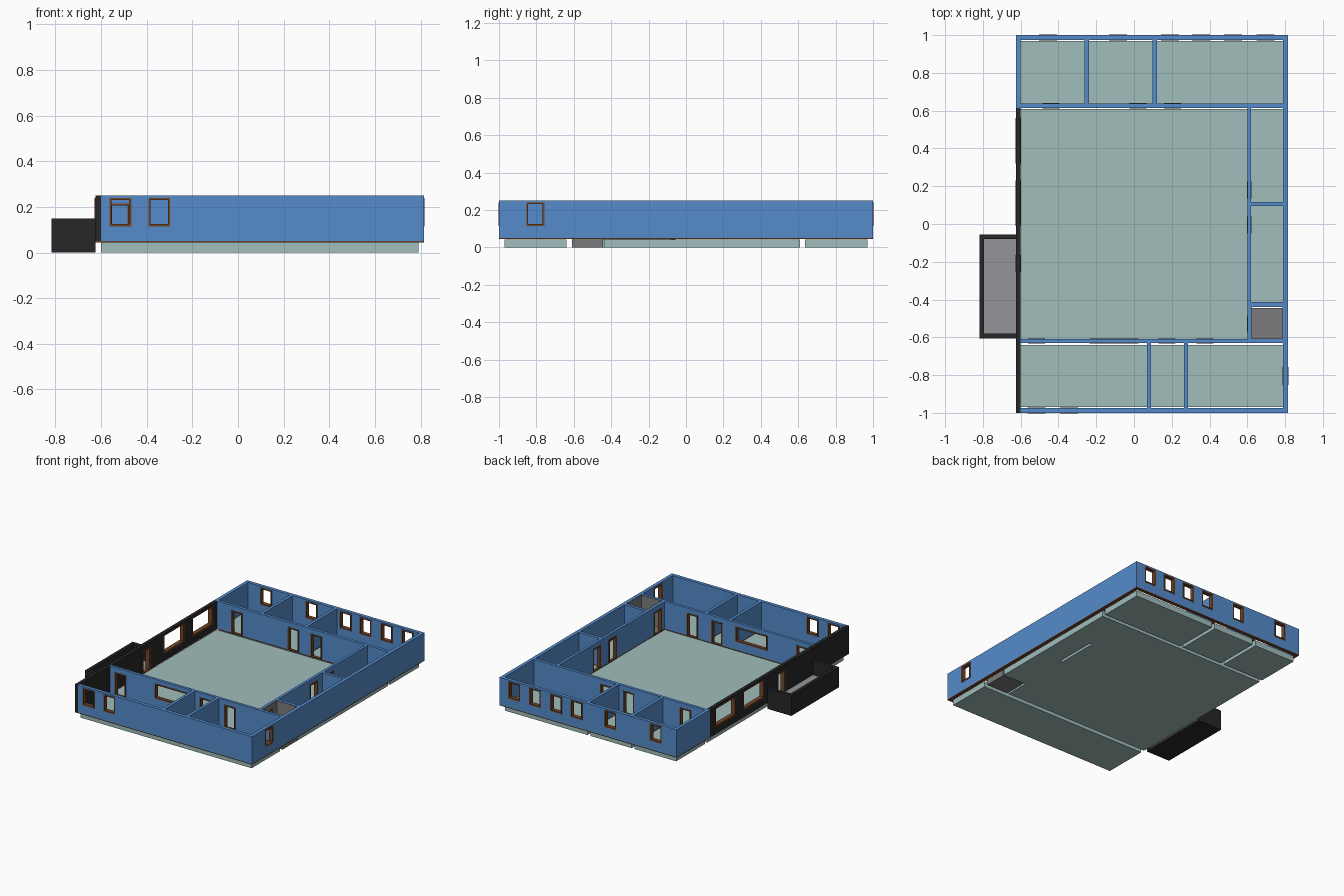
import bpy, bmesh
from mathutils import Vector

if "Cube" in bpy.data.objects:
    bpy.data.objects.remove(bpy.data.objects["Cube"])


def mat(name, c):
    m = bpy.data.materials.new(name)
    m.diffuse_color = (*c, 1)
    m.use_nodes = True
    m.node_tree.nodes["Principled BSDF"].inputs["Base Color"].default_value = m.diffuse_color
    return m


BLUE = mat("wall_blue", (0.09, 0.26, 0.6))
FLOOR = mat("floor_green", (0.35, 0.51, 0.5))
BROWN = mat("frame_brown", (0.17, 0.06, 0.02))
DARK = mat("dark", (0.02, 0.02, 0.02))
GREY = mat("grey", (0.2, 0.2, 0.2))
PALE = mat("pale_grey", (0.3, 0.3, 0.32))


def panel(name, axis, u0, u1, p0, p1, z0, z1, material, holes=()):
    """Upright slab along x or y from u0 to u1, p0 to p1 thick, with rectangular holes."""
    us = sorted({u0, u1, *[h[0] for h in holes], *[h[1] for h in holes]})
    zs = sorted({z0, z1, *[h[2] for h in holes], *[h[3] for h in holes]})
    at = (lambda u, p, z: (u, p, z)) if axis == 'x' else (lambda u, p, z: (p, u, z))
    bm = bmesh.new()
    for a, b in zip(us, us[1:]):
        for c, d in zip(zs, zs[1:]):
            um, zm = (a + b) / 2, (c + d) / 2
            if any(h[0] < um < h[1] and h[2] < zm < h[3] for h in holes):
                continue
            bm.faces.new([bm.verts.new(at(u, p0, z)) for u, z in ((a, c), (b, c), (b, d), (a, d))])
    bmesh.ops.remove_doubles(bm, verts=bm.verts, dist=1e-5)
    ext = bmesh.ops.extrude_face_region(bm, geom=bm.faces[:], use_keep_orig=True)
    bmesh.ops.translate(bm, vec=Vector(at(0, p1 - p0, 0)),
                        verts=[v for v in ext['geom'] if isinstance(v, bmesh.types.BMVert)])
    bmesh.ops.recalc_face_normals(bm, faces=bm.faces)
    me = bpy.data.meshes.new(name)
    bm.to_mesh(me)
    bm.free()
    me.materials.append(material)
    ob = bpy.data.objects.new(name, me)
    bpy.context.collection.objects.link(ob)
    return ob


def box(name, x0, x1, y0, y1, z0, z1, material):
    return panel(name, 'x', x0, x1, y0, y1, z0, z1, material)


Z0, Z1, F, E = 0.05, 0.25, 0.009, 0.003


def window(c, w=0.095, lo=0.115, hi=0.24):
    return (c - w / 2, c + w / 2, lo, hi)


def door(c, w=0.09):
    return (c - w / 2, c + w / 2, Z0, 0.215)


def wall(name, axis, u0, u1, p0, p1, holes=(), material=BLUE):
    """Wall with brown base strip and a brown frame in each opening."""
    panel(name, axis, u0, u1, p0, p1, Z0, Z1, material, holes)
    panel(name + "_base", axis, u0, u1, p0, p1, 0.044, Z0, BROWN)
    for i, (a, b, lo, hi) in enumerate(holes):
        inner = (a + F, b - F, lo if lo == Z0 else lo + F, hi - F)
        panel(f"{name}_frame_{i}", axis, a, b, p0 - E, p1 + E, lo, hi, BROWN, [inner])


# outer walls
wall("front_wall", 'x', -0.6, 0.79, -1, -0.975, [window(-0.515), window(-0.345)])
wall("back_wall", 'x', -0.6, 0.79, 0.975, 1,
     [window(c) for c in (-0.455, -0.085, 0.19, 0.355, 0.525, 0.695)])
wall("right_wall", 'y', -1, 1, 0.79, 0.815, [window(-0.805)])
wall("left_back_wall", 'y', 0.615, 1, -0.625, -0.6)
wall("left_dark_wall", 'y', -1, 0.615, -0.625, -0.6,
     [window(0.44, 0.24, 0.1), window(0.11, 0.24, 0.1), door(-0.21)], DARK)

# main hall walls
wall("hall_front_wall", 'x', -0.6, 0.79, -0.63, -0.61,
     [door(-0.515), window(-0.105, 0.26, 0.11, 0.22), door(0.175), door(0.375)])
wall("hall_back_wall", 'x', -0.6, 0.79, 0.615, 0.637,
     [door(-0.44), door(0.02), door(0.205)])
wall("hall_right_wall", 'y', -0.61, 0.615, 0.6, 0.62,
     [door(-0.53), door(-0.005), door(0.18)])

# room partitions
for i, x in enumerate((-0.25, 0.11)):
    wall(f"back_partition_{i}", 'y', 0.637, 0.975, x - 0.011, x + 0.011)
for i, x in enumerate((0.08, 0.275)):
    wall(f"front_partition_{i}", 'y', -0.975, -0.63, x - 0.011, x + 0.011)
for i, y in enumerate((0.105, -0.425)):
    wall(f"side_partition_{i}", 'x', 0.62, 0.79, y - 0.011, y + 0.011)

# floor slabs
FZ = 0.043
box("hall_floor", -0.6, 0.6, -0.61, 0.61, 0, FZ, FLOOR)
box("front_floor", -0.6, 0.79, -0.97, -0.64, 0, FZ, FLOOR)
for i, (a, b) in enumerate(((-0.6, -0.262), (-0.238, 0.098), (0.122, 0.79))):
    box(f"back_floor_{i}", a, b, 0.637, 0.97, 0, FZ, FLOOR)
box("side_floor", 0.62, 0.79, -0.435, 0.61, 0, FZ, FLOOR)
for i, (a, b) in enumerate(((-0.435, -0.05), (0.27, 0.61))):
    box(f"floor_link_{i}", 0.6, 0.62, a, b, 0, FZ, FLOOR)

# grey lined small room
box("small_room_floor", 0.615, 0.79, -0.61, -0.445, 0, 0.05, GREY)
panel("small_room_lining_left", 'y', -0.608, -0.437, 0.62, 0.624, 0.05, 0.248, GREY, [door(-0.53)])
panel("small_room_lining_right", 'y', -0.608, -0.437, 0.786, 0.79, 0.05, 0.248, GREY)
for n, y in (("front", -0.61), ("back", -0.44)):
    box(f"small_room_lining_{n}", 0.62, 0.79, y, y + 0.004, 0.05, 0.248, GREY)

# balcony
box("balcony_outer_wall", -0.818, -0.795, -0.605, -0.055, 0, 0.15, DARK)
for n, y in (("front", -0.605), ("back", -0.08)):
    box(f"balcony_{n}_wall", -0.795, -0.625, y, y + 0.025, 0, 0.15, DARK)
box("balcony_base", -0.795, -0.625, -0.58, -0.08, 0, 0.02, DARK)
box("balcony_floor", -0.795, -0.625, -0.58, -0.08, 0.02, 0.05, PALE)
